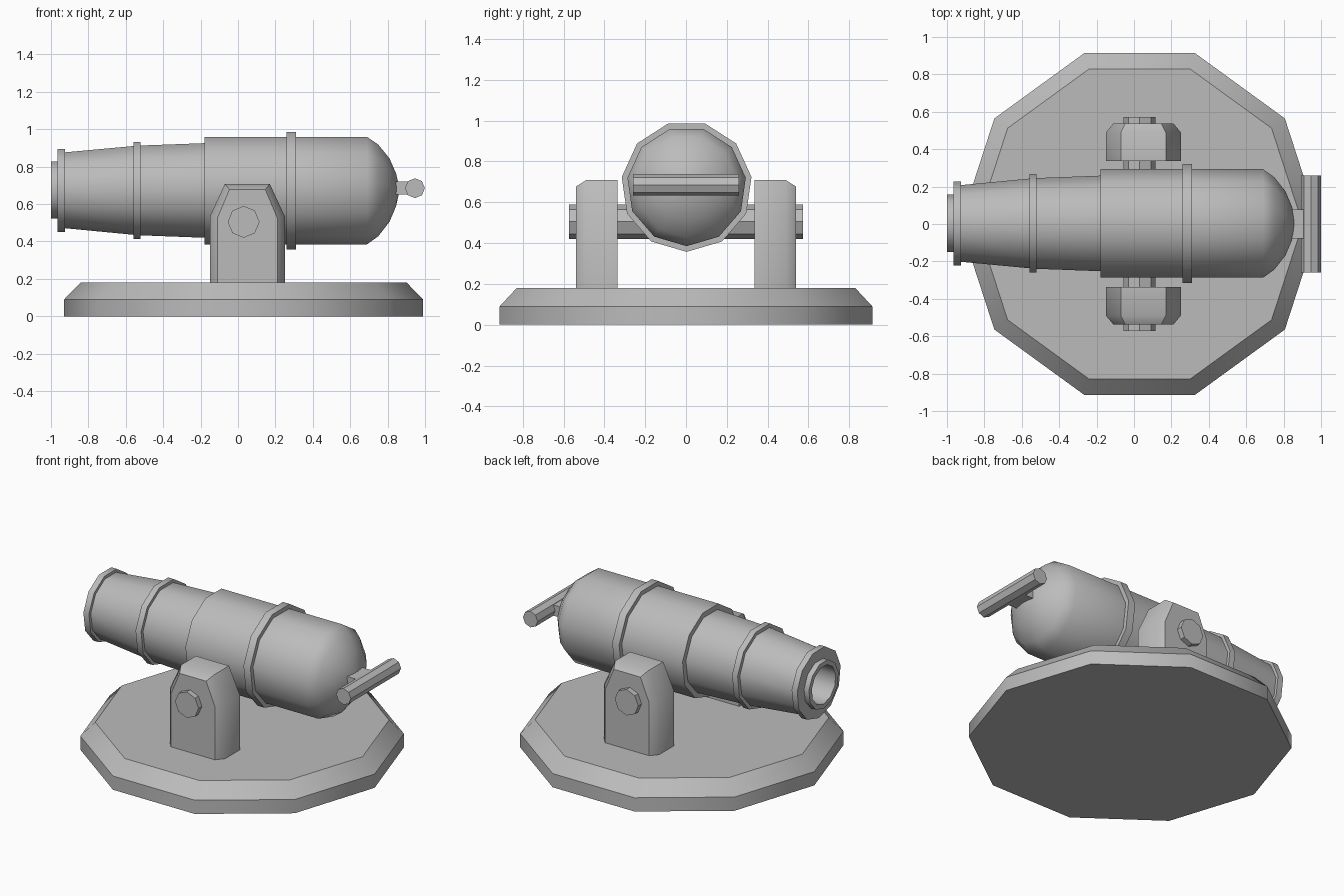
import bpy, bmesh, math
from mathutils import Matrix, Vector

if "Cube" in bpy.data.objects:
    bpy.data.objects.remove(bpy.data.objects["Cube"])

metal = bpy.data.materials.new("grey metal")
metal.diffuse_color = (0.5, 0.5, 0.5, 1)
metal.use_nodes = True
metal.node_tree.nodes["Principled BSDF"].inputs["Base Color"].default_value = metal.diffuse_color


def finish(name, bm, angle=40):
    bmesh.ops.recalc_face_normals(bm, faces=bm.faces)
    mesh = bpy.data.meshes.new(name)
    bm.to_mesh(mesh)
    bm.free()
    mesh.materials.append(metal)
    ob = bpy.data.objects.new(name, mesh)
    bpy.context.collection.objects.link(ob)
    bpy.ops.object.select_all(action='DESELECT')
    ob.select_set(True)
    bpy.context.view_layer.objects.active = ob
    bpy.ops.object.shade_smooth_by_angle(angle=math.radians(angle))
    return ob


def loft(name, rings):
    """Join rings of points with quads and cap both ends."""
    bm = bmesh.new()
    loops = [[bm.verts.new(p) for p in ring] for ring in rings]
    n = len(loops[0])
    for a, b in zip(loops, loops[1:]):
        for i in range(n):
            j = (i + 1) % n
            bm.faces.new((a[i], a[j], b[j], b[i]))
    bm.faces.new(loops[0])
    bm.faces.new(loops[-1])
    bmesh.ops.remove_doubles(bm, verts=bm.verts, dist=0.0002)
    return finish(name, bm)


def turned(name, profile, sides, centre, axis, start=0.0):
    """Lathe (position, radius) pairs about the x, y or z axis."""
    rings = []
    for t, r in profile:
        ring = []
        for i in range(sides):
            a = start + 2 * math.pi * i / sides
            u, v = r * math.cos(a), r * math.sin(a)
            p = {'X': (t, u, v), 'Y': (u, t, v), 'Z': (u, v, t)}[axis]
            ring.append(Vector(p) + Vector(centre))
        rings.append(ring)
    return loft(name, rings)


# Ten-sided base with a sloped rim
turned("base", [(0, 0.96), (0.09, 0.96), (0.18, 0.872)], 10, (0.03, 0, 0), 'Z')

# Barrel with muzzle lip, bands, rounded breech and hollow bore
barrel = [(-0.55, 0.125), (-1.0, 0.125), (-1.0, 0.155), (-0.965, 0.155),
          (-0.965, 0.227), (-0.925, 0.227), (-0.925, 0.207),
          (-0.56, 0.242), (-0.56, 0.266), (-0.52, 0.266), (-0.52, 0.245),
          (-0.18, 0.258), (-0.18, 0.293),
          (0.26, 0.293), (0.26, 0.321), (0.31, 0.321), (0.31, 0.293),
          (0.69, 0.293), (0.75, 0.25), (0.81, 0.173), (0.845, 0.09),
          (0.865, 0.001)]
turned("barrel", barrel, 11, (0, 0.003, 0.678), 'X', -math.pi / 2)

# Pivot pin through the barrel and both supports
turned("pivot_pin", [(-0.573, 0.085), (0.573, 0.085)], 8, (0.03, 0, 0.505), 'Y')

# Aiming handle and its neck
turned("handle_bar", [(-0.26, 0.053), (0.26, 0.053)], 8, (0.946, 0, 0.685), 'Y')
bm = bmesh.new()
bmesh.ops.create_cube(bm, size=1, matrix=Matrix.Translation((0.87, 0, 0.685))
                      @ Matrix.Diagonal((0.11, 0.155, 0.07, 1)))
finish("handle_neck", bm)


# Side supports: arched outline, bevelled towards the outer face
def arch(y, side, top):
    half = [(0.2 - side, 0.17), (0.2 - side, 0.535 - top * 0.3),
            (0.12 - side * 0.6, 0.708 - top)]
    pts = half + [(-x, z) for x, z in reversed(half)]
    return [(0.05 + x, y, z) for x, z in pts]


for label, s in (("front", -1), ("back", 1)):
    loft(label + "_support", [arch(s * 0.336, 0, 0), arch(s * 0.49, 0, 0),
                              arch(s * 0.538, 0.04, 0.03)])
